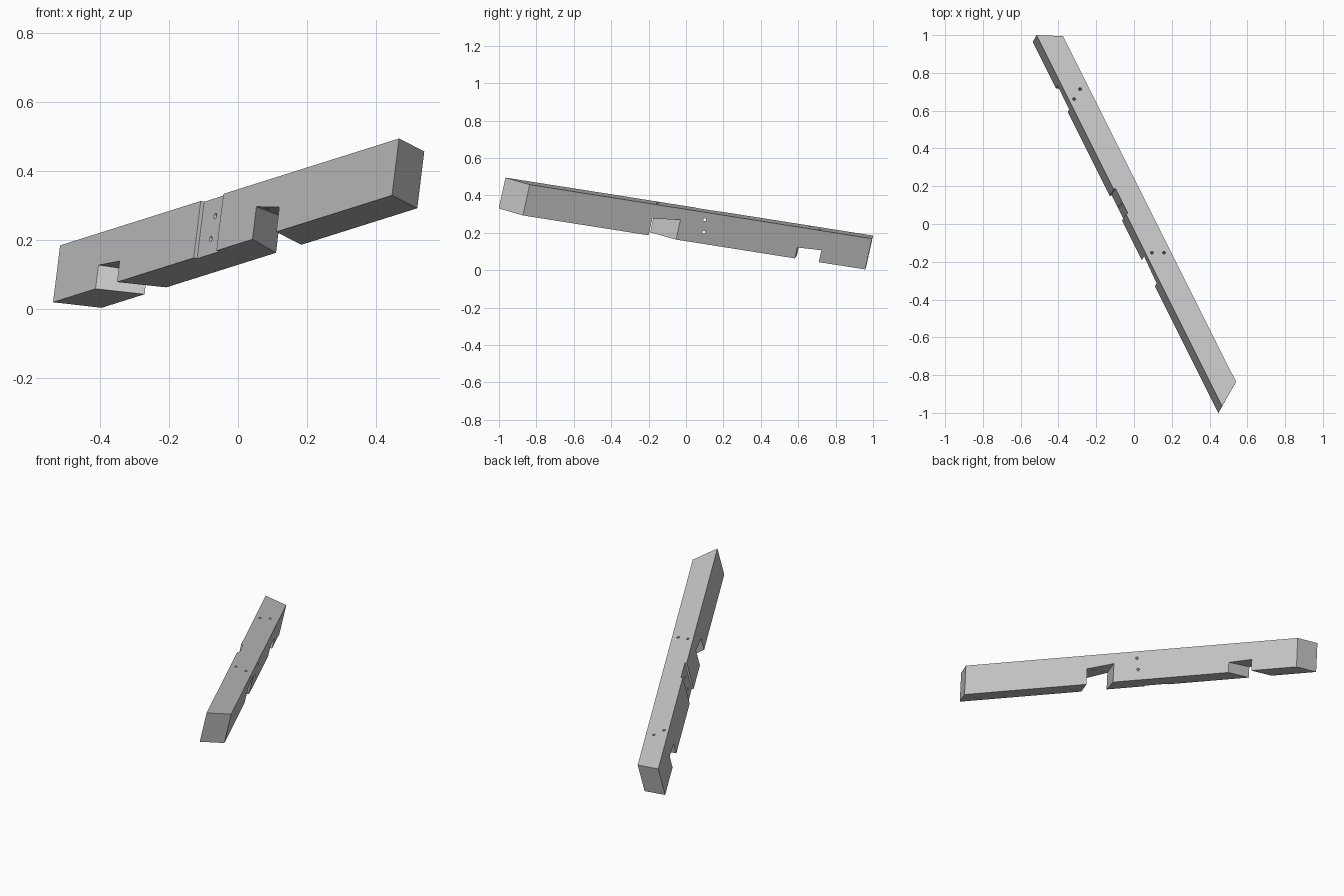
import bpy
from mathutils import Vector, Matrix

cube = bpy.data.objects.get("Cube")
if cube:
    bpy.data.objects.remove(cube, do_unlink=True)

LENGTH, WIDTH, HEIGHT = 2.219, 0.126, 0.17

# Beam frame: along its length, across its width, down its height
along = Vector((-0.983, 1.965, -0.31)).normalized()
across = Vector((0.89, 0.41, -0.2))
across = (across - along * across.dot(along)).normalized()
down = along.cross(across)
origin = Vector((0.467, -0.965, 0.495))
frame = Matrix((along, across, down)).transposed().to_4x4()
frame.translation = origin

grey = bpy.data.materials.new("pale_grey")
grey.use_nodes = True
colour = (0.58, 0.58, 0.58, 1)
grey.diffuse_color = colour
grey.node_tree.nodes["Principled BSDF"].inputs["Base Color"].default_value = colour


def block(name, near, far, t0=0.0, t1=WIDTH, extend=0.0):
    """Six-sided solid between two (length, depth) quads on the two side faces."""
    verts = []
    for k in (-extend, 1 + extend):
        for a, b in zip(near, far):
            s, h = Vector(a).lerp(Vector(b), k)
            verts.append(frame @ Vector((s, t0 + (t1 - t0) * k, h)))
    faces = [(0, 1, 2, 3), (7, 6, 5, 4)]
    faces += [(i, i + 4, (i + 1) % 4 + 4, (i + 1) % 4) for i in range(4)]
    mesh = bpy.data.meshes.new(name)
    mesh.from_pydata(verts, [], faces)
    obj = bpy.data.objects.new(name, mesh)
    bpy.context.collection.objects.link(obj)
    return obj


def drill(name, start, end, radius=0.008):
    """Round cutter between two points."""
    axis = end - start
    bpy.ops.mesh.primitive_cylinder_add(
        vertices=16, radius=radius, depth=axis.length, location=(start + end) / 2,
        rotation=axis.to_track_quat("Z", "Y").to_euler())
    obj = bpy.context.object
    obj.name = name
    return obj


def notch(name, near, far):
    """Open notch in the underside; each side is (start, end, start depth, end depth)."""
    quads = []
    for s0, s1, d0, d1 in (near, far):
        low = HEIGHT + 0.05
        quads.append([(s0, HEIGHT - d0), (s1, HEIGHT - d1), (s1, low), (s0, low)])
    return block(name, *quads, extend=0.2)


def rect(s0, s1, h0=0.0, h1=HEIGHT):
    return [(s0, h0), (s1, h0), (s1, h1), (s0, h1)]


# Timber with mitred ends
beam = block("notched_beam", rect(0, LENGTH), rect(0.087, LENGTH - 0.065))
beam.data.materials.append(grey)

# Skewed seats in the underside and a shallow housing on the left face
housing = rect(1.15, 1.298, -0.05, HEIGHT + 0.05)
cutters = [
    notch("middle_notch", (0.758, 0.914, 0.0745, 0.098), (0.846, 1.012, 0.092, 0.11)),
    notch("rear_notch", (1.80, 1.941, 0.063, 0.071), (1.73, 1.873, 0.06, 0.066)),
    block("side_housing", housing, housing, -0.05, 0.011),
]

# Screw holes from the top down into the seats
for s, t in ((0.903, 0.0315), (0.876, 0.09), (1.859, 0.08), (1.824, 0.027)):
    cutters.append(drill("top_hole", frame @ Vector((s, t, -0.02)),
                         frame @ Vector((s, t, 0.135))))

# Screw holes straight through the housing
for y, z in ((0.1, 0.27), (0.095, 0.203)):
    cutters.append(drill("side_hole", Vector((-0.25, y, z)), Vector((0.2, y, z))))

for cutter in cutters:
    cutter.hide_render = True
    cut = beam.modifiers.new(cutter.name, "BOOLEAN")
    cut.operation = "DIFFERENCE"
    cut.solver = "EXACT"
    cut.object = cutter

# Bake the cuts and drop the cutters
bpy.context.view_layer.update()
result = beam.evaluated_get(bpy.context.evaluated_depsgraph_get())
baked = bpy.data.meshes.new_from_object(result)
beam.modifiers.clear()
beam.data = baked
baked.materials.clear()
baked.materials.append(grey)
for face in baked.polygons:
    face.material_index = 0
for cutter in cutters:
    bpy.data.objects.remove(cutter, do_unlink=True)
